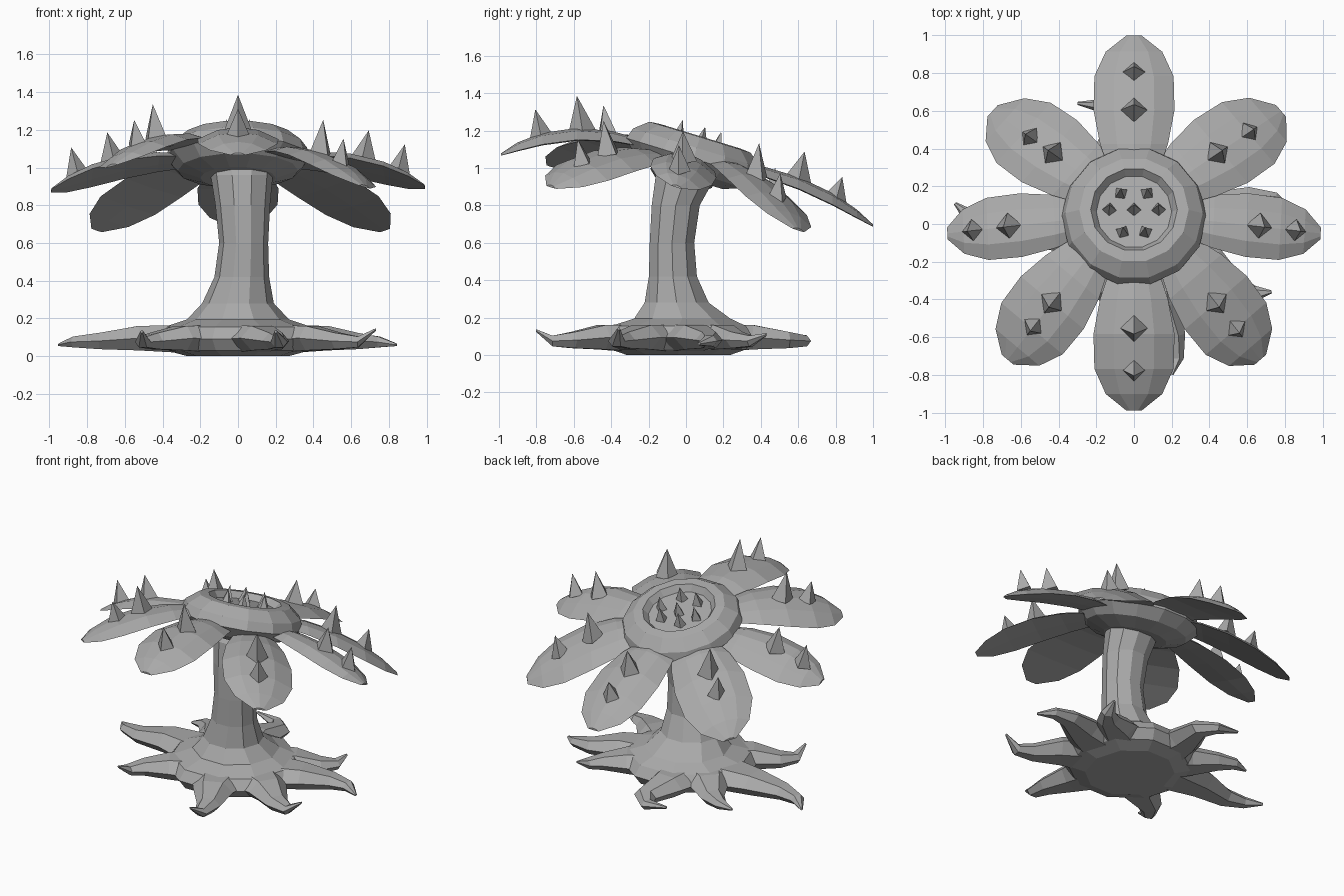
import bpy, math
from mathutils import Vector, Matrix

if "Cube" in bpy.data.objects:
    bpy.data.objects.remove(bpy.data.objects["Cube"])

grey = bpy.data.materials.new("stone_grey")
grey.diffuse_color = (0.4, 0.4, 0.4, 1)
grey.use_nodes = True
grey.node_tree.nodes["Principled BSDF"].inputs["Base Color"].default_value = grey.diffuse_color
UP = Vector((0, 0, 1))
LEAN = math.radians(17)


def make(name, verts, faces):
    me = bpy.data.meshes.new(name)
    me.from_pydata([tuple(v) for v in verts], [], faces)
    me.materials.append(grey)
    ob = bpy.data.objects.new(name, me)
    bpy.context.collection.objects.link(ob)
    return ob


def loft(name, rings):
    """Skin a list of equal-length closed rings and cap both ends."""
    n = len(rings[0])
    verts = [v for r in rings for v in r]
    faces = [(i * n + j, i * n + (j + 1) % n, (i + 1) * n + (j + 1) % n, (i + 1) * n + j)
             for i in range(len(rings) - 1) for j in range(n)]
    faces.append(tuple(reversed(range(n))))
    faces.append(tuple(range(len(verts) - n, len(verts))))
    return make(name, verts, faces)


def ellipse(cx, cy, rx, ry, z, n):
    return [Vector((cx + rx * math.cos(2 * math.pi * k / n),
                    cy + ry * math.sin(2 * math.pi * k / n), z)) for k in range(n)]


def spike(name, base, tip, radius, along):
    """Four-sided pyramid with one corner pointing along a direction."""
    a = along.normalized() * radius
    b = UP.cross(a).normalized() * radius
    make(name, [base + a, base + b, base - a, base - b, tip],
         [(0, 1, 4), (1, 2, 4), (2, 3, 4), (3, 0, 4), (3, 2, 1, 0)])


# Flared base and leaning stalk: centre x, y, radius x, y, height
STALK = [(0, -.04, .27, .29, 0), (0, -.04, .38, .38, .03), (0, -.04, .44, .42, .09),
         (0, -.04, .39, .38, .155), (0, -.02, .27, .27, .195), (0, -.05, .19, .18, .28),
         (.02, -.07, .145, .135, .42), (.03, -.075, .13, .125, .6),
         (.025, -.055, .145, .135, .8), (.02, 0, .165, .17, .96), (.02, .03, .17, .17, 1.0)]
loft("stalk", [ellipse(*s, 10) for s in STALK])

# Curling roots: tip position and sideways swerve
ROOTS = [((-.95, .11, .06), .08), ((-.51, -.56, .13), -.08), ((.2, -.8, .13), .05),
         ((.73, -.36, .14), -.06), ((.84, .07, .06), .08), ((.52, .43, .11), -.06),
         ((-.3, .64, .1), -.17), ((-.6, .36, .06), -.06)]
for i, (tip, swerve) in enumerate(ROOTS):
    tip, c = Vector(tip), Vector((0, -.04, .09))
    reach = Vector((tip.x - c.x, tip.y - c.y, 0))
    side = UP.cross(reach.normalized())
    path = [c + reach * .3, c + reach * .55 + side * swerve * .4 + UP * .005,
            c + reach * .76 + side * swerve - UP * .01,
            c + reach * .9 + side * swerve * .8 - UP * .015, tip]
    rings = []
    for k, (w, h) in enumerate([(.19, .085), (.125, .075), (.075, .05), (.045, .033), (.008, .008)]):
        t = path[min(k + 1, 4)] - path[max(k - 1, 0)]
        s = UP.cross(t).normalized()
        rings.append([path[k] + s * w * math.cos(q * math.pi / 3) + UP * h * math.sin(q * math.pi / 3)
                      for q in range(6)])
    loft(f"root_{i + 1}", rings)

# Tilted flower head with a shallow sunken centre
TILT = Matrix.Translation((0, .04, 1.05)) @ Matrix.Rotation(-LEAN, 4, 'X')
HEAD = [(.2, -.11), (.32, -.07), (.385, 0), (.365, .06), (.29, .12), (.23, .125), (.2, .085)]
loft("head", [[TILT @ v for v in ellipse(0, 0, r, r, z, 14)] for r, z in HEAD])

# Small spikes in the centre
CENTRE = [(-.07, .1), (.07, .1), (-.13, .01), (0, .01), (.13, .01), (-.06, -.115), (.06, -.115)]
for i, (x, y) in enumerate(CENTRE):
    spike(f"centre_spike_{i + 1}", TILT @ Vector((x, y, .08)), TILT @ Vector((x, y, .18)),
          .04, Vector((x, y + .001, 0)))

# Petals: root, tip, width scale, arch, spike spots along the length, spike heights
PETALS = [("front", (0, -.25, 1.13), (0, -.99, 1.07), 1, .27, (.41, .71), (.185, .14)),
          ("back", (0, .28, 1.0), (0, 1.0, .69), 1, .19, (.45, .73), (.15, .11)),
          ("right", (.28, .03, 1.04), (.99, -.05, .9), .82, .17, (.54, .81), (.16, .14)),
          ("left", (-.28, .03, 1.04), (-.99, -.05, .88), .82, .17, (.54, .81), (.16, .14)),
          ("front_right", (.24, -.17, 1.07), (.67, -.72, .9), 1.03, .2, (.45, .7), (.18, .13)),
          ("front_left", (-.24, -.17, 1.13), (-.67, -.72, 1.01), 1.03, .2, (.45, .68), (.18, .13)),
          ("back_right", (.2, .21, 1.02), (.78, .6, .67), 1.05, .2, (.42, .71), (.18, .13)),
          ("back_left", (-.2, .21, 1.02), (-.75, .6, .67), 1.05, .2, (.42, .64), (.18, .13))]
SHAPE = [(0, .13), (.2, .18), (.45, .215), (.7, .21), (.88, .15), (1, .04)]
NORMAL = Vector((0, math.sin(LEAN), math.cos(LEAN)))
for name, root, tip, wide, arch, spots, heights in PETALS:
    root, tip = Vector(root), Vector(tip)
    run = tip - root
    side = NORMAL.cross(run).normalized()

    def spine(u):
        return root + run * u + UP * arch * u * (1 - u)

    rings = []
    for u, w in SHAPE:
        p, k = spine(u), w / .22
        # lens-shaped section: edge, keel, edge, shoulder, ridge, shoulder
        rings.append([p + side * w * wide * a + UP * h * k for a, h in
                      [(-1, -.02), (0, -.025), (1, -.02), (.5, .03), (0, .045), (-.5, .03)]])
    loft(f"{name}_petal", rings)
    for j, u in enumerate(spots):
        base = spine(u) + UP * .03
        out = Vector((run.x, run.y, 0)).normalized()
        slope = run + UP * arch * (1 - 2 * u)
        spike(f"{name}_petal_spike_{j + 1}", base, base + UP * heights[j] + out * .03,
              (.072, .06)[j], slope)
